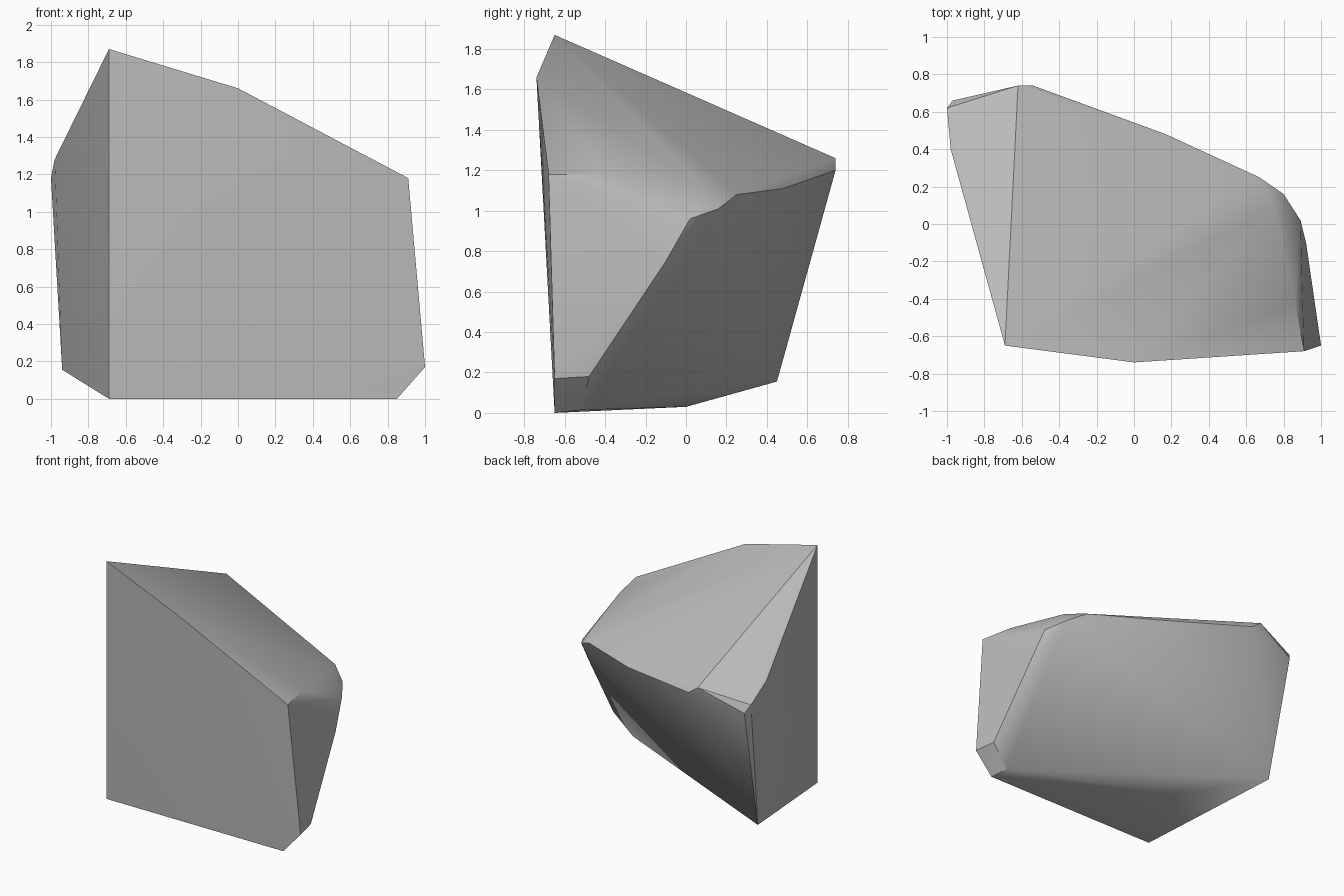
import bpy
import bmesh
import math

# Remove only the default object
default_object = bpy.data.objects.get("Cube")
if default_object:
    bpy.data.objects.remove(default_object, do_unlink=True)


def make_material(name, color):
    material = bpy.data.materials.new(name)
    material.use_nodes = True
    material.diffuse_color = color
    material.node_tree.nodes["Principled BSDF"].inputs["Base Color"].default_value = color
    return material


def make_boulder(name, corner_groups, material, sharp_angle):
    """Wrap the corner groups in a convex skin, smooth except at hard ridges."""
    bm = bmesh.new()
    for group in corner_groups:
        for corner in group:
            bm.verts.new(corner)
    hull = bmesh.ops.convex_hull(bm, input=bm.verts)
    # Drop corners that ended up inside the skin
    loose = {v for v in hull["geom_interior"] if isinstance(v, bmesh.types.BMVert)}
    loose.update(v for v in bm.verts if not v.link_faces)
    bmesh.ops.delete(bm, geom=list(loose), context="VERTS")
    bmesh.ops.recalc_face_normals(bm, faces=bm.faces)

    mesh = bpy.data.meshes.new(name)
    bm.to_mesh(mesh)
    bm.free()
    mesh.materials.append(material)
    boulder = bpy.data.objects.new(name, mesh)
    bpy.context.collection.objects.link(boulder)

    bpy.ops.object.select_all(action="DESELECT")
    boulder.select_set(True)
    bpy.context.view_layer.objects.active = boulder
    bpy.ops.object.shade_smooth_by_angle(angle=sharp_angle)
    return boulder


# Front cliff: tall right edge, sloping top and clipped lower left corner
front_cliff = [
    (-.69, -.65, 0), (-.69, -.65, 1.87), (0, -.74, 1.66),
    (.91, -.68, 1.18), (1, -.65, .17), (.85, -.65, 0),
]

# Left flank: the ridge where the side meets the undercut back
left_flank = [
    (.86, -.42, 1.18), (.75, .09, 1.12), (.97, -.48, .18),
    (.92, -.1, .75), (.89, .02, .96), (.8, .16, 1.01),
]

# Back rim: high ridge running round to the right rear corner
back_rim = [
    (.67, .25, 1.08), (.17, .48, 1.11), (-.54, .74, 1.2), (-.62, .74, 1.26),
    (-.97, .66, 1.12), (-1, .62, 1.18), (-.98, .4, 1.28),
]

# Underside: foot of the undercut
underside = [(.82, -.51, .015), (-.4, 0, .03), (-.94, .45, .155)]

stone_grey = make_material("stone_grey", (.5, .5, .5, 1))
make_boulder("boulder", [front_cliff, left_flank, back_rim, underside],
             stone_grey, math.radians(30))
